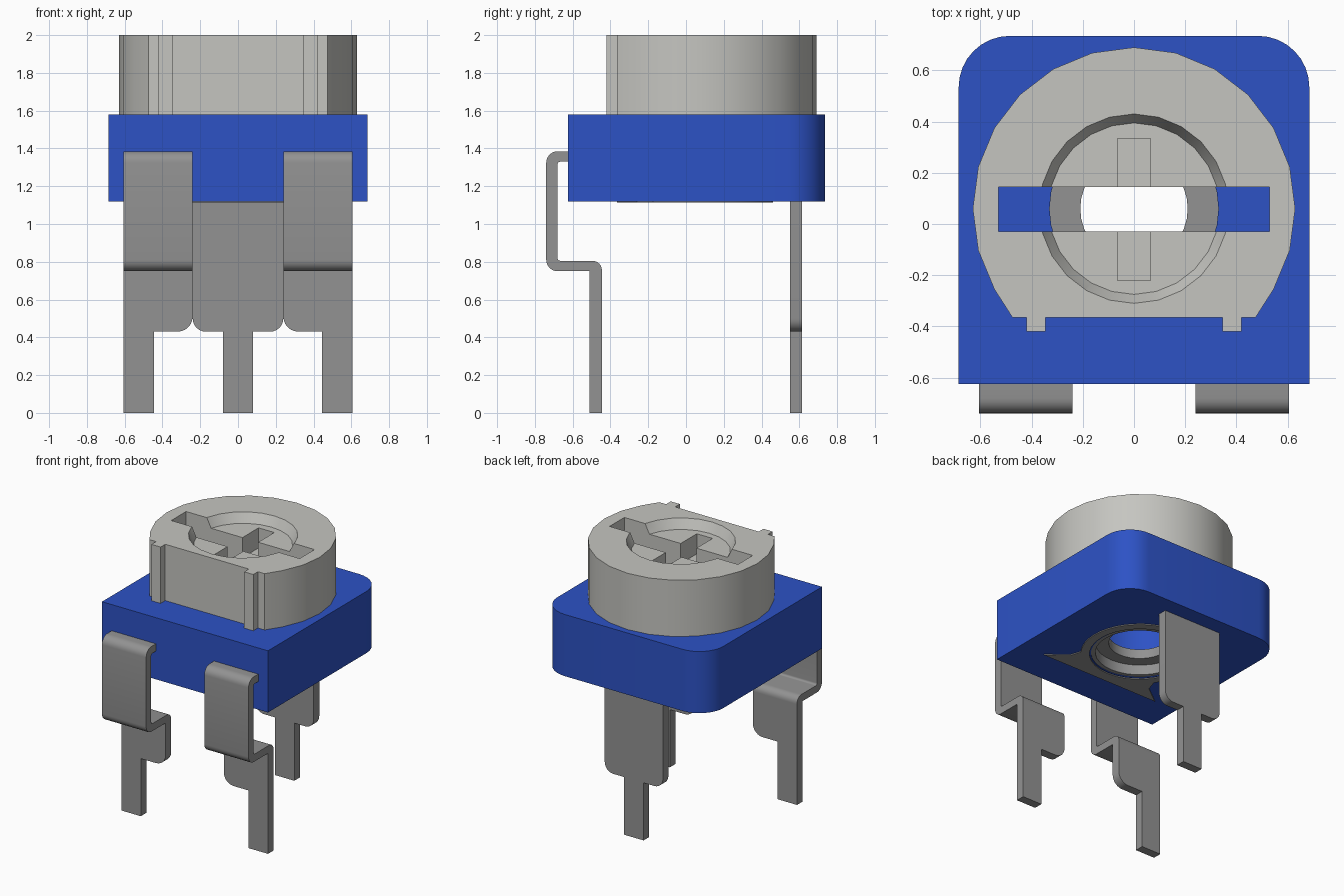
import bpy, bmesh, math
from mathutils import Vector

cube = bpy.data.objects.get("Cube")
if cube:
    bpy.data.objects.remove(cube, do_unlink=True)


def material(name, rgb):
    m = bpy.data.materials.new(name)
    m.use_nodes = True
    m.diffuse_color = (*rgb, 1)
    m.node_tree.nodes["Principled BSDF"].inputs["Base Color"].default_value = (*rgb, 1)
    return m


BLUE = material("blue plastic", (0.026, 0.085, 0.56))
CREAM = material("pale grey plastic", (0.56, 0.56, 0.53))
METAL = material("grey metal", (0.29, 0.29, 0.29))
CY = 0.06  # centre of the dial and hub in y


def rounded(points, steps=6):
    """Outline from (a, b) or (a, b, radius) corners, rounding those with a radius."""
    out = []
    for i, p in enumerate(points):
        c = Vector(p[:2])
        if len(p) == 2:
            out.append(c)
            continue
        u = (Vector(points[i - 1][:2]) - c).normalized()
        v = (Vector(points[(i + 1) % len(points)][:2]) - c).normalized()
        centre = c + (u + v) * p[2]  # right-angled corners
        for k in range(steps + 1):
            t = math.pi / 2 * k / steps
            out.append(centre - v * p[2] * math.cos(t) - u * p[2] * math.sin(t))
    return out


def arc(r, start, end, n):
    angles = [math.radians(start + (end - start) * k / n) for k in range(n + 1)]
    return [Vector((r * math.cos(t), CY + r * math.sin(t))) for t in angles]


def prism(name, outline, lo, hi, mat, axis="Z"):
    """Extrude a flat outline between lo and hi along an axis."""
    place = {"Z": lambda a, b, t: (a, b, t),
             "Y": lambda a, b, t: (a, t, b),
             "X": lambda a, b, t: (t, a, b)}[axis]
    bm = bmesh.new()
    face = bm.faces.new([bm.verts.new(place(a, b, lo)) for a, b in outline])
    moved = bmesh.ops.extrude_face_region(bm, geom=[face])["geom"]
    shift = Vector(place(0, 0, hi - lo))
    bmesh.ops.translate(bm, vec=shift, verts=[g for g in moved if isinstance(g, bmesh.types.BMVert)])
    bmesh.ops.recalc_face_normals(bm, faces=bm.faces)
    mesh = bpy.data.meshes.new(name)
    bm.to_mesh(mesh)
    bm.free()
    obj = bpy.data.objects.new(name, mesh)
    bpy.context.collection.objects.link(obj)
    mesh.materials.append(mat)
    return obj


def select(obj):
    bpy.ops.object.select_all(action="DESELECT")
    obj.select_set(True)
    bpy.context.view_layer.objects.active = obj


def cut(obj, cutter):
    select(obj)
    mod = obj.modifiers.new("cut", "BOOLEAN")
    mod.operation, mod.solver, mod.object = "DIFFERENCE", "EXACT", cutter
    bpy.ops.object.modifier_apply(modifier=mod.name)
    bpy.data.objects.remove(cutter, do_unlink=True)


def disc(name, r, lo, hi, mat, n=32):
    return prism(name, arc(r, 0, 360, n)[:-1], lo, hi, mat)


def box(name, x, y0, y1, lo, hi, mat):
    return prism(name, [(-x, y0), (x, y0), (x, y1), (-x, y1)], lo, hi, mat)


# Housing with rounded back corners and a bore through it
body = prism("body", rounded([(-0.685, -0.625), (0.685, -0.625),
                              (0.685, 0.735, 0.2), (-0.685, 0.735, 0.2)], 8), 1.12, 1.58, BLUE)
cut(body, disc("bore", 0.33, 1, 1.7, BLUE))

# Dial: round with a flat front carrying two small ribs
right = [(0.345, -0.365), (0.345, -0.42), (0.42, -0.42), (0.42, -0.365), (0.475, -0.365)]
left = [(-x, y) for x, y in reversed(right)]
dial = prism("dial", right + arc(0.63, -30, 210, 16) + left, 1.58, 2, CREAM)

# Tapered recess, blind cross slot and through slot in the dial
recess = disc("recess", 0.335, 1.93, 2.02, CREAM, 24)
for v in recess.data.vertices:
    if v.co.z > 2:
        v.co.x *= 0.38 / 0.335
        v.co.y = CY + (v.co.y - CY) * 0.38 / 0.335
cut(dial, recess)
cut(dial, box("cross_slot", 0.065, -0.22, 0.335, 1.78, 2.1, CREAM))
cut(dial, box("through_slot", 0.53, -0.03, 0.145, 1.5, 2.1, CREAM))

# Metal hub recessed in the bore, and the contact plate under the body
hub = disc("hub", 0.33, 1.2, 1.27, METAL)
cut(hub, disc("hub_hole", 0.21, 1, 1.4, METAL))
plate = prism("contact_plate", arc(0.4, -36, 216, 28)
              + [(-0.35, -0.26), (-0.49, -0.365), (0.49, -0.365), (0.35, -0.26)], 1.113, 1.14, METAL)
cut(plate, disc("plate_hole", 0.34, 1, 1.3, METAL))
collar = disc("hub_collar", 0.345, 1.125, 1.21, METAL)
cut(collar, disc("collar_hole", 0.3, 1, 1.4, METAL))

# Front terminals: a bent strip above, a tab and pin below
strip = rounded([(-0.61, 1.385), (-0.74, 1.385, 0.06), (-0.74, 0.75, 0.06), (-0.445, 0.75),
                 (-0.445, 0.805, 0.05), (-0.68, 0.805, 0.015), (-0.68, 1.33, 0.015), (-0.61, 1.33)])
tab = rounded([(0.24, 0.75), (0.605, 0.75), (0.605, 0), (0.445, 0), (0.445, 0.43), (0.24, 0.43, 0.08)])
terminals = []
for side, s in (("left", 1), ("right", -1)):
    lo, hi = sorted((0.24 * s, 0.605 * s))
    terminals.append(prism(side + "_front_strip", strip, lo, hi, METAL, "X"))
    terminals.append(prism(side + "_front_pin", [(x * s, z) for x, z in tab], -0.51, -0.445, METAL, "Y"))

# Back terminal: wide blade narrowing to a pin
blade = rounded([(-0.24, 1.13), (-0.24, 0.43, 0.07), (-0.08, 0.43), (-0.08, 0),
                 (0.08, 0), (0.08, 0.43), (0.24, 0.43, 0.07), (0.24, 1.13)])
terminals.append(prism("back_terminal", blade, 0.55, 0.615, METAL, "Y"))

for obj in [body, dial, hub, plate, collar] + terminals:
    select(obj)
    bpy.ops.object.shade_smooth_by_angle(angle=math.radians(28))
